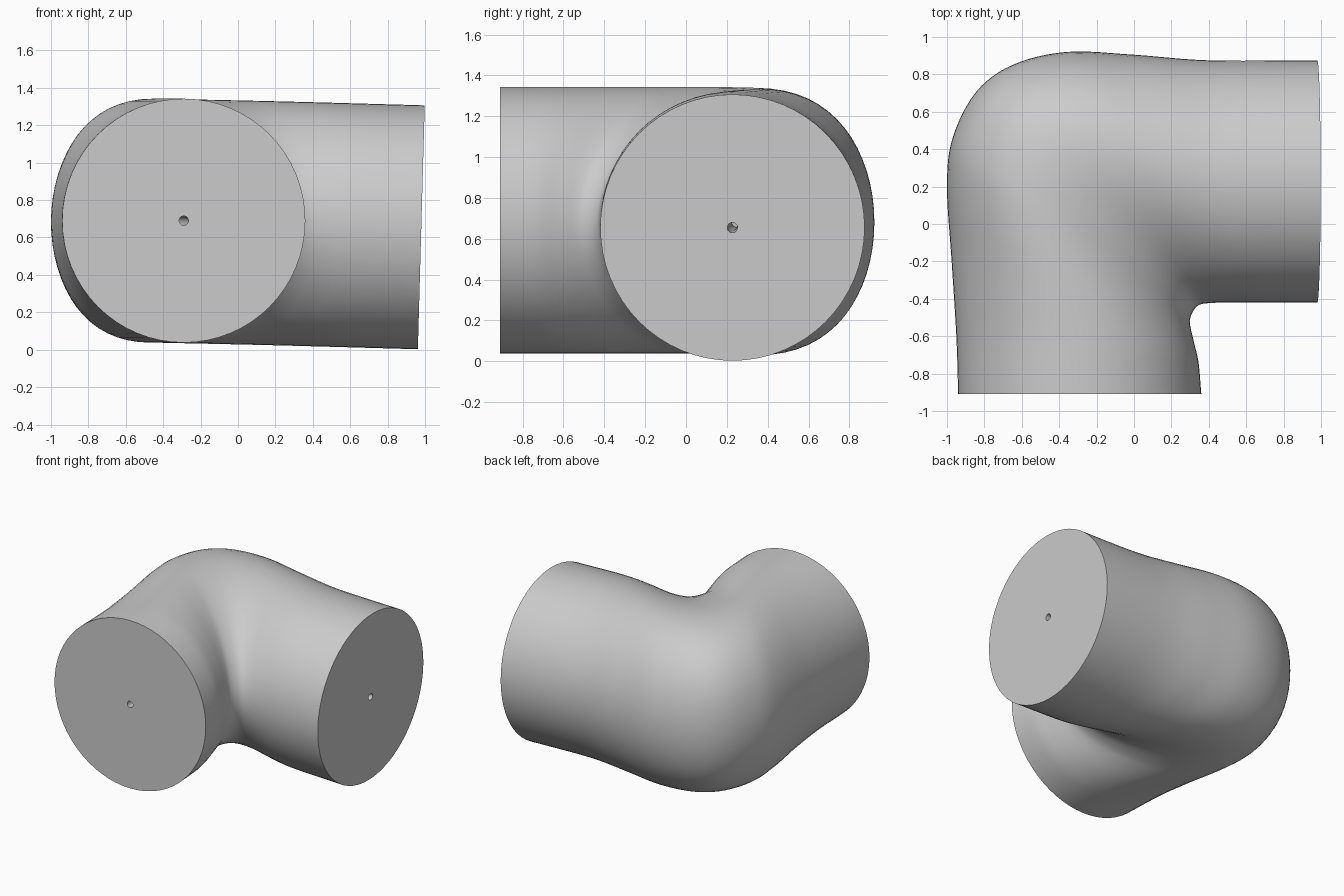
import bpy, bmesh, math
from mathutils import Vector

cube = bpy.data.objects.get("Cube")
if cube:
    bpy.data.objects.remove(cube, do_unlink=True)

SIDES, STEPS = 64, 6
RADIUS, BORE, LEAN = 0.652, 0.038, 0.028
AXIS_X, AXIS_Z = -0.29, 0.69

# Plan outline of the elbow: outer x, y then the matching inner x, y
OUTLINE = [Vector(p) for p in (
    (-0.94, -0.91, 0.36, -0.91), (-0.95, -0.6, 0.345, -0.74),
    (-0.975, -0.2, 0.32, -0.63), (-1.0, 0.2, 0.30, -0.54),
    (-0.97, 0.46, 0.302, -0.5), (-0.845, 0.705, 0.32, -0.46),
    (-0.65, 0.85, 0.345, -0.435), (-0.36, 0.92, 0.38, -0.425),
    (0.0, 0.905, 0.47, -0.42), (0.4, 0.875, 0.62, -0.42),
    (0.98, 0.875, 0.98, -0.42))]


def spline(pts):
    """Smooth curve through all the points."""
    ext = [2 * pts[0] - pts[1]] + pts + [2 * pts[-1] - pts[-2]]
    out = []
    for a, b, c, d in zip(ext, ext[1:], ext[2:], ext[3:]):
        for s in range(STEPS):
            t = s / STEPS
            out.append(b + (c - a) * (t / 2)
                       + (2 * a - 5 * b + 4 * c - d) * (t * t / 2)
                       + (3 * b - a - 3 * c + d) * (t ** 3 / 2))
    return out + [pts[-1]]


def section(bm, plan, progress, scale):
    """One cross-section, its crest pushed outward where the elbow bends."""
    outer, inner = Vector(plan[:2]), Vector(plan[2:])
    mid, half = (outer + inner) / 2, (outer - inner) / 2
    skew = max(0, 0.9 * (half.length / RADIUS - 1))
    drop = LEAN * max(0, mid.x - AXIS_X)
    ring = []
    for i in range(SIDES):
        a = math.tau * i / SIDES
        flat = mid + half * (math.cos(a) + skew * math.sin(a) ** 2) * scale
        rise = RADIUS * math.sin(a) * scale
        ring.append(bm.verts.new((flat.x + rise * LEAN * progress, flat.y,
                                  AXIS_Z - drop + rise)))
    return ring


def bridge(bm, r1, r2, smooth):
    for i in range(SIDES):
        j = (i + 1) % SIDES
        bm.faces.new((r1[i], r1[j], r2[j], r2[i])).smooth = smooth


# Outer wall, narrow bore and the two flat end faces
bm = bmesh.new()
plans = spline(OUTLINE)
last = len(plans) - 1
walls = [[section(bm, p, i / last, s) for i, p in enumerate(plans)]
         for s in (1, BORE)]
for wall in walls:
    for r1, r2 in zip(wall, wall[1:]):
        bridge(bm, r1, r2, True)
for end in (0, -1):
    bridge(bm, walls[0][end], walls[1][end], False)
bmesh.ops.recalc_face_normals(bm, faces=bm.faces)

mesh = bpy.data.meshes.new("pipe_elbow")
bm.to_mesh(mesh)
bm.free()
elbow = bpy.data.objects.new("pipe_elbow", mesh)
bpy.context.collection.objects.link(elbow)

# Plain grey
grey = bpy.data.materials.new("light_grey")
grey.use_nodes = True
colour = (0.6, 0.6, 0.6, 1)
grey.diffuse_color = colour
grey.node_tree.nodes["Principled BSDF"].inputs["Base Color"].default_value = colour
mesh.materials.append(grey)

bpy.ops.object.select_all(action='DESELECT')
elbow.select_set(True)
bpy.context.view_layer.objects.active = elbow
bpy.ops.object.shade_smooth_by_angle(angle=math.radians(40))
